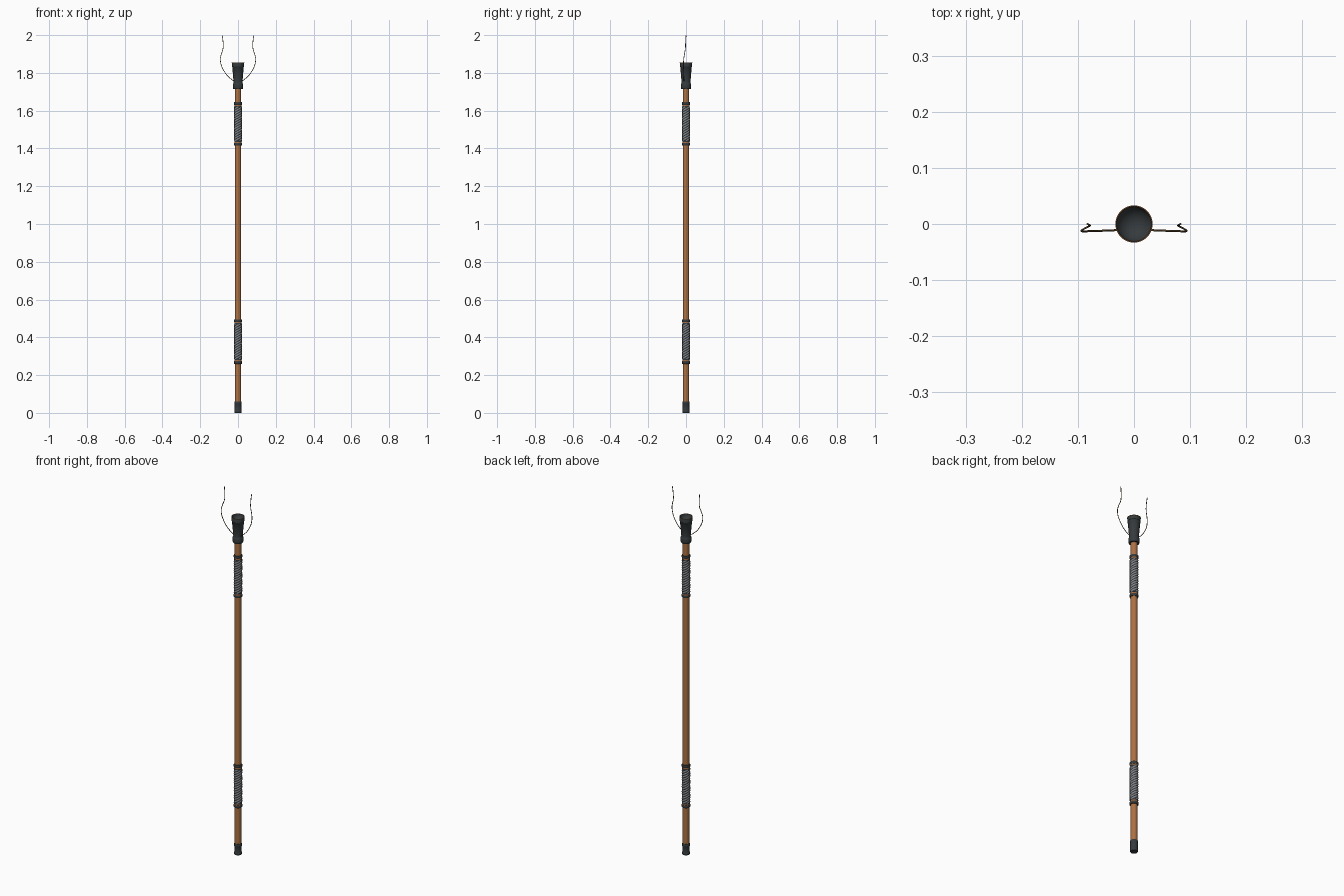
import bpy, bmesh, math

if "Cube" in bpy.data.objects:
    bpy.data.objects.remove(bpy.data.objects["Cube"])


def material(name, rgb):
    m = bpy.data.materials.new(name)
    m.diffuse_color = (*rgb, 1)
    m.use_nodes = True
    m.node_tree.nodes["Principled BSDF"].inputs["Base Color"].default_value = m.diffuse_color
    return m


WOOD = material("warm wood", (0.42, 0.165, 0.055))
DARK = material("dark iron", (0.036, 0.043, 0.046))
GREY = material("grey leather", (0.23, 0.235, 0.25))
BROWN = material("brown string", (0.14, 0.085, 0.035))


def finish(ob, mat, angle=40):
    ob.data.materials.append(mat)
    bpy.ops.object.select_all(action='DESELECT')
    ob.select_set(True)
    bpy.context.view_layer.objects.active = ob
    bpy.ops.object.shade_smooth_by_angle(angle=math.radians(angle))
    return ob


def lathe(name, profile, mat, sides=32):
    """Revolve (radius, z) points about z; radius 0 closes the end."""
    bm = bmesh.new()
    rings = []
    for r, z in profile:
        if r == 0:
            rings.append([bm.verts.new((0, 0, z))])
        else:
            rings.append([bm.verts.new((r * math.cos(2 * math.pi * i / sides),
                                        r * math.sin(2 * math.pi * i / sides), z))
                          for i in range(sides)])
    for a, b in zip(rings, rings[1:]):
        for i in range(sides):
            j = (i + 1) % sides
            if len(a) == 1:
                bm.faces.new((a[0], b[j], b[i]))
            elif len(b) == 1:
                bm.faces.new((a[i], a[j], b[0]))
            else:
                bm.faces.new((a[i], a[j], b[j], b[i]))
    bmesh.ops.recalc_face_normals(bm, faces=bm.faces)
    me = bpy.data.meshes.new(name)
    bm.to_mesh(me)
    bm.free()
    ob = bpy.data.objects.new(name, me)
    bpy.context.collection.objects.link(ob)
    return finish(ob, mat)


def tube(name, points, radius, mat, smooth=True):
    """Round cord along a path, turned into a mesh."""
    cu = bpy.data.curves.new(name, 'CURVE')
    cu.dimensions = '3D'
    cu.bevel_depth = radius
    cu.bevel_resolution = 1
    cu.use_fill_caps = True
    cu.resolution_u = 8
    sp = cu.splines.new('BEZIER' if smooth else 'POLY')
    pts = sp.bezier_points if smooth else sp.points
    pts.add(len(points) - 1)
    for p, co in zip(pts, points):
        if smooth:
            p.co = co
            p.handle_left_type = p.handle_right_type = 'AUTO'
        else:
            p.co = (*co, 1)
    ob = bpy.data.objects.new(name, cu)
    bpy.context.collection.objects.link(ob)
    bpy.ops.object.select_all(action='DESELECT')
    ob.select_set(True)
    bpy.context.view_layer.objects.active = ob
    bpy.ops.object.convert(target='MESH')
    return finish(bpy.context.object, mat, 80)


# Wooden shaft
lathe("shaft", [(0, 0.01), (0.0165, 0.01), (0.0165, 1.76), (0, 1.76)], WOOD)

# Iron foot cap with a raised band at each end
lathe("foot_cap", [(0, 0), (0.018, 0), (0.0195, 0.002), (0.0195, 0.01), (0.0185, 0.012),
                   (0.0185, 0.045), (0.0195, 0.047), (0.0195, 0.058), (0.018, 0.061),
                   (0, 0.061)], DARK)

# Two wrapped grips, each with end bands and a sliver of wood beside them
for label, z0, z1 in (("lower", 0.26, 0.495), ("upper", 1.415, 1.645)):
    for end, zb in (("bottom", z0), ("top", z1 - 0.014)):
        lathe(f"{label}_grip_{end}_band",
              [(0, zb), (0.02, zb), (0.0215, zb + 0.002), (0.0215, zb + 0.012),
               (0.02, zb + 0.014), (0, zb + 0.014)], DARK)
    # Wooden swelling under the wrap, showing as a line beside each band
    lathe(f"{label}_grip_seat", [(0, z0 + 0.01), (0.0195, z0 + 0.01),
                                 (0.0195, z1 - 0.01), (0, z1 - 0.01)], WOOD)
    a, b = z0 + 0.02, z1 - 0.02
    lathe(f"{label}_grip_core", [(0, a), (0.0198, a), (0.0198, b), (0, b)], DARK)
    # Five interleaved cords wound around the core
    turns = (b - a - 0.01) / 0.065
    steps = int(turns * 24)
    for k in range(5):
        path = []
        for i in range(steps + 1):
            t = i / steps
            ang = 2 * math.pi * (turns * t + k / 5)
            path.append((0.0157 * math.cos(ang), 0.0157 * math.sin(ang),
                         a + 0.005 + (b - a - 0.01) * t))
        tube(f"{label}_grip_cord_{k + 1}", path, 0.0062, GREY, smooth=False)

# Flared head: collar, cone, rim and hollow bowl
bowl = [(0.0315 * math.cos(u * math.pi / 16), 1.853 - 0.03 * math.sin(u * math.pi / 16))
        for u in range(8)]
lathe("flared_head", [(0, 1.715), (0.025, 1.715), (0.0265, 1.718), (0.0265, 1.742),
                      (0.0245, 1.746), (0.0235, 1.752), (0.0305, 1.832), (0.0325, 1.834),
                      (0.0325, 1.853), (0.0318, 1.855)] + bowl + [(0, 1.823)], DARK, 40)
# Thin copper-brown line around the mouth
lathe("rim_line", [(0.0312, 1.8535), (0.0312, 1.8558), (0.0332, 1.8558), (0.0332, 1.8535),
                   (0.0312, 1.8535)], WOOD, 40)

# Pair of loose strings rising from the neck
for side, s in (("left", -1), ("right", 1)):
    tube(f"{side}_string",
         [(s * x, y, z) for x, y, z in
          ((0.015, -0.01, 1.755), (0.032, -0.011, 1.764), (0.074, -0.0125, 1.81),
           (0.0935, -0.0125, 1.868), (0.088, -0.008, 1.9), (0.08, -0.004, 1.925),
           (0.079, -0.002, 1.96), (0.083, 0.0, 1.999))],
         0.0018, BROWN)
